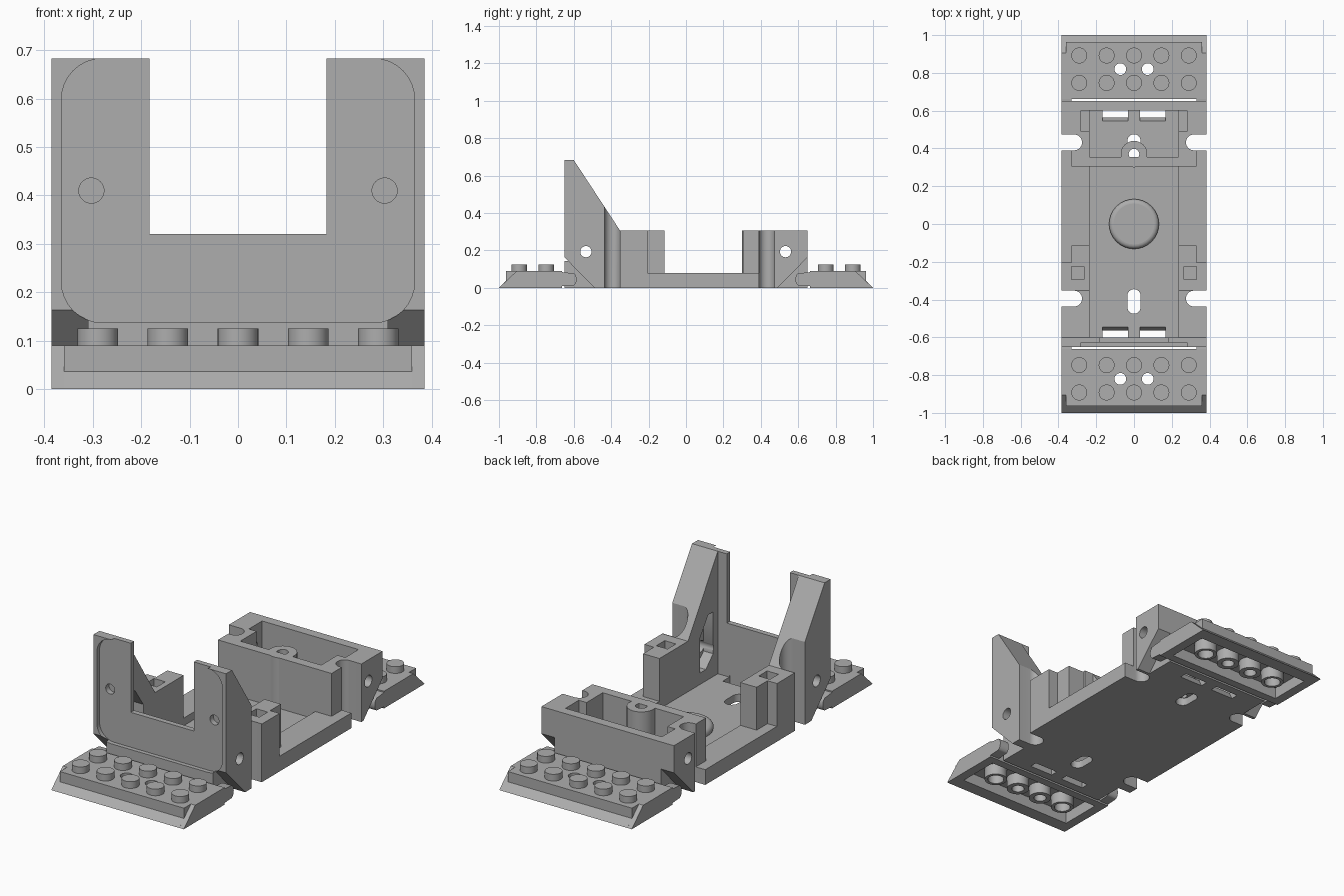
import bpy, bmesh, math
from mathutils import Vector

old = bpy.data.objects.get("Cube")
if old:
    bpy.data.objects.remove(old)

grey = bpy.data.materials.new("plain_grey")
grey.use_nodes = True
colour = (0.42, 0.42, 0.42, 1)
grey.diffuse_color = colour
grey.node_tree.nodes["Principled BSDF"].inputs["Base Color"].default_value = colour


def prism(name, pts, axis, lo, hi):
    """Extrude a 2D outline along an axis: x uses (y,z), y uses (x,z), z uses (x,y)."""
    place = {"x": lambda a, b, h: (h, a, b),
             "y": lambda a, b, h: (a, h, b),
             "z": lambda a, b, h: (a, b, h)}[axis]
    bm = bmesh.new()
    face = bm.faces.new([bm.verts.new(place(a, b, lo)) for a, b in pts])
    ext = bmesh.ops.extrude_face_region(bm, geom=[face])
    shift = Vector(place(0, 0, hi - lo))
    bmesh.ops.translate(bm, vec=shift, verts=[v for v in ext["geom"] if isinstance(v, bmesh.types.BMVert)])
    bmesh.ops.recalc_face_normals(bm, faces=bm.faces)
    mesh = bpy.data.meshes.new(name)
    bm.to_mesh(mesh)
    bm.free()
    mesh.materials.append(grey)
    ob = bpy.data.objects.new(name, mesh)
    bpy.context.collection.objects.link(ob)
    return ob


def box(name, x0, x1, y0, y1, z0, z1):
    x0, x1 = sorted((x0, x1))
    y0, y1 = sorted((y0, y1))
    return prism(name, [(x0, y0), (x1, y0), (x1, y1), (x0, y1)], "z", z0, z1)


def arc(a, b, r, start=0, end=360, n=32):
    full = end - start == 360
    steps = n if full else n + 1
    return [(a + r * math.cos(math.radians(start + (end - start) * i / n)),
             b + r * math.sin(math.radians(start + (end - start) * i / n))) for i in range(steps)]


def cyl(name, a, b, r, axis, lo, hi):
    return prism(name, arc(a, b, r), axis, lo, hi)


def combine(target, parts, operation):
    """Apply each part to the target as a boolean and remove the part."""
    for part in parts:
        mod = target.modifiers.new("shape", "BOOLEAN")
        mod.operation, mod.solver, mod.object = operation, "EXACT", part
        bpy.context.view_layer.update()
        graph = bpy.context.evaluated_depsgraph_get()
        mesh = bpy.data.meshes.new_from_object(target.evaluated_get(graph))
        target.modifiers.clear()
        target.data = mesh
        bpy.data.objects.remove(part)


def finish(ob):
    bpy.ops.object.select_all(action="DESELECT")
    ob.select_set(True)
    bpy.context.view_layer.objects.active = ob
    bpy.ops.object.shade_smooth_by_angle(angle=math.radians(30))


W = 0.385   # half width
F = 0.235   # half width of the inner floor
H = 0.305   # height of the end blocks

# Main body: floor, side rims, tall front wall, rear block
body = box("body", -W, W, -0.65, 0.65, 0, 0.08)
adds = [box("front_wall", -W, W, -0.65, -0.60, 0, 0.32),
        box("rear_block", -W, W, 0.305, 0.65, 0, H)]
for s in (1, -1):
    lo, hi = sorted((s * F, s * W))
    adds.append(prism("gusset", [(-0.65, 0), (-0.65, 0.683), (-0.60, 0.683), (-0.352, H),
                                 (-0.205, H), (-0.205, 0)], "x", lo, hi))
    adds.append(box("post", s * 0.183, s * W, -0.65, -0.60, 0, 0.683))
    adds.append(box("inner_block", s * F, s * 0.33, -0.22, -0.115, 0, H))
combine(body, adds, "UNION")

# Sunken floor, rear cavity and the recess in the front face
r, top, low, side = 0.085, 0.683, 0.137, 0.365
panel = (arc(-side + r, low + r, r, 180, 270, 8) + arc(side - r, low + r, r, 270, 360, 8)
         + arc(side - r, top - r, r, 0, 90, 8) + arc(-side + r, top - r, r, 90, 180, 8))
cuts = [box("floor_cut", -F, F, -0.60, 0.305, 0.04, 0.9),
        box("cavity", -F, F, 0.355, 0.60, 0.04, 0.9),
        box("cavity_wings", -0.28, 0.28, 0.49, 0.60, 0.12, 0.9),
        prism("panel_cut", panel, "y", -0.7, -0.628)]

for s in (1, -1):
    # Floor slots and clip windows at both ends
    c, e = s * 0.41, 0.03
    cuts.append(prism("floor_slot", arc(0, c - e, 0.035, 180, 360, 12) + arc(0, c + e, 0.035, 0, 180, 12),
                      "z", -0.1, 0.041))
    for x in (0.1, -0.1):
        cuts.append(prism("clip_window", [(s * 0.605, -0.1), (s * 0.565, -0.1), (s * 0.565, 0),
                                          (s * 0.54, 0.05), (s * 0.605, 0.05)], "x", x - 0.068, x + 0.068))
    for end in (1, -1):
        # Vertical side grooves and sloped bottom corners
        y = 0.432 if end > 0 else -0.395
        g = 0.042
        outer = s * 0.45
        round_side = arc(s * 0.317, y, g, 90, 90 + s * 180, 16)
        cuts.append(prism("groove", round_side + [(outer, y - g), (outer, y + g)], "z", -0.1, 0.9))
        lo, hi = sorted((s * 0.31, s * 0.5))
        cuts.append(prism("corner_slope", [(end * 0.49, 0), (end * 0.65, 0.163), (end * 0.75, 0.163),
                                           (end * 0.75, -0.1), (end * 0.49, -0.1)], "x", lo, hi))
    # Set-back shoulders, top pockets, gusset pockets and front holes
    cuts += [box("rear_shoulder", s * 0.33, s * 0.5, 0.25, 0.432, 0.08, 0.9),
             box("top_pocket", s * 0.265, s * 0.33, -0.295, -0.225, 0.2, 0.9),
             cyl("front_hole", s * 0.303, 0.41, 0.026, "y", -0.7, -0.60)]
    lo, hi = sorted((s * 0.2, s * 0.29))
    cuts.append(prism("gusset_pocket", [(-0.56, 0.16), (-0.50, 0.10), (-0.45, 0.10),
                                        (-0.45, 0.28), (-0.52, 0.38), (-0.56, 0.38)], "x", lo, hi))
# Cross holes right through the width
cuts += [cyl("cross_hole", y, 0.193, 0.03, "x", -0.5, 0.5) for y in (-0.535, 0.532)]
combine(body, cuts, "DIFFERENCE")
finish(body)

# Screw boss in the rear block
boss = cyl("screw_boss", 0, 0.37, 0.07, "z", 0.04, H)
combine(boss, [cyl("boss_hole", 0, 0.37, 0.028, "z", -0.1, 0.9)], "DIFFERENCE")
finish(boss)

# Rounded button on the floor
button = cyl("floor_button", 0, 0, 0.132, "z", 0.03, 0.078)
bev = button.modifiers.new("round", "BEVEL")
bev.width, bev.segments, bev.limit_method = 0.038, 6, "ANGLE"
finish(button)


# Studded end plates
def end_plate(name, s):
    inner, outer = 0.662, 1.0
    parts = []
    # Full-length wedge at the sides, stepped wedge across the middle
    plate = prism(name, [(s * inner, 0), (s * inner, 0.09), (s * 0.905, 0.09), (s * outer, 0)], "x", -W, W)
    parts.append(prism("middle", [(s * 0.7, 0), (s * 0.7, 0.09), (s * 0.963, 0.09),
                                  (s * 0.963, 0.036), (s * outer, 0)], "x", -0.36, 0.36))
    for k in (1, -1):
        # Hinge knuckles
        lo, hi = sorted((k * 0.33, k * W))
        tip = [(s * (0.605 - 0.02 * math.sin(math.radians(a))), 0.045 - 0.033 * math.cos(math.radians(a)))
               for a in range(0, 181, 15)]
        parts.append(prism("knuckle", tip + [(s * 0.68, 0.085), (s * 0.68, 0.008)], "x", lo, hi))
    for x in (-0.29, -0.145, 0, 0.145, 0.29):
        for y in (0.747, 0.892):
            parts.append(cyl("stud", x, s * y, 0.042, "z", 0.08, 0.125))
    combine(plate, parts, "UNION")
    # Hollow underside with four tubes, two of them open at the top
    combine(plate, [box("hollow", -0.335, 0.335, s * 0.705, s * 0.93, -0.1, 0.06)], "DIFFERENCE")
    tubes = (-0.2175, -0.0725, 0.0725, 0.2175)
    combine(plate, [cyl("tube", x, s * 0.82, 0.056, "z", 0.0, 0.07) for x in tubes], "UNION")
    combine(plate, [cyl("tube_bore", x, s * 0.82, 0.031 if abs(x) < 0.1 else 0.04, "z", -0.1,
                        0.2 if abs(x) < 0.1 else 0.06) for x in tubes], "DIFFERENCE")
    finish(plate)


end_plate("front_plate", -1)
end_plate("rear_plate", 1)
